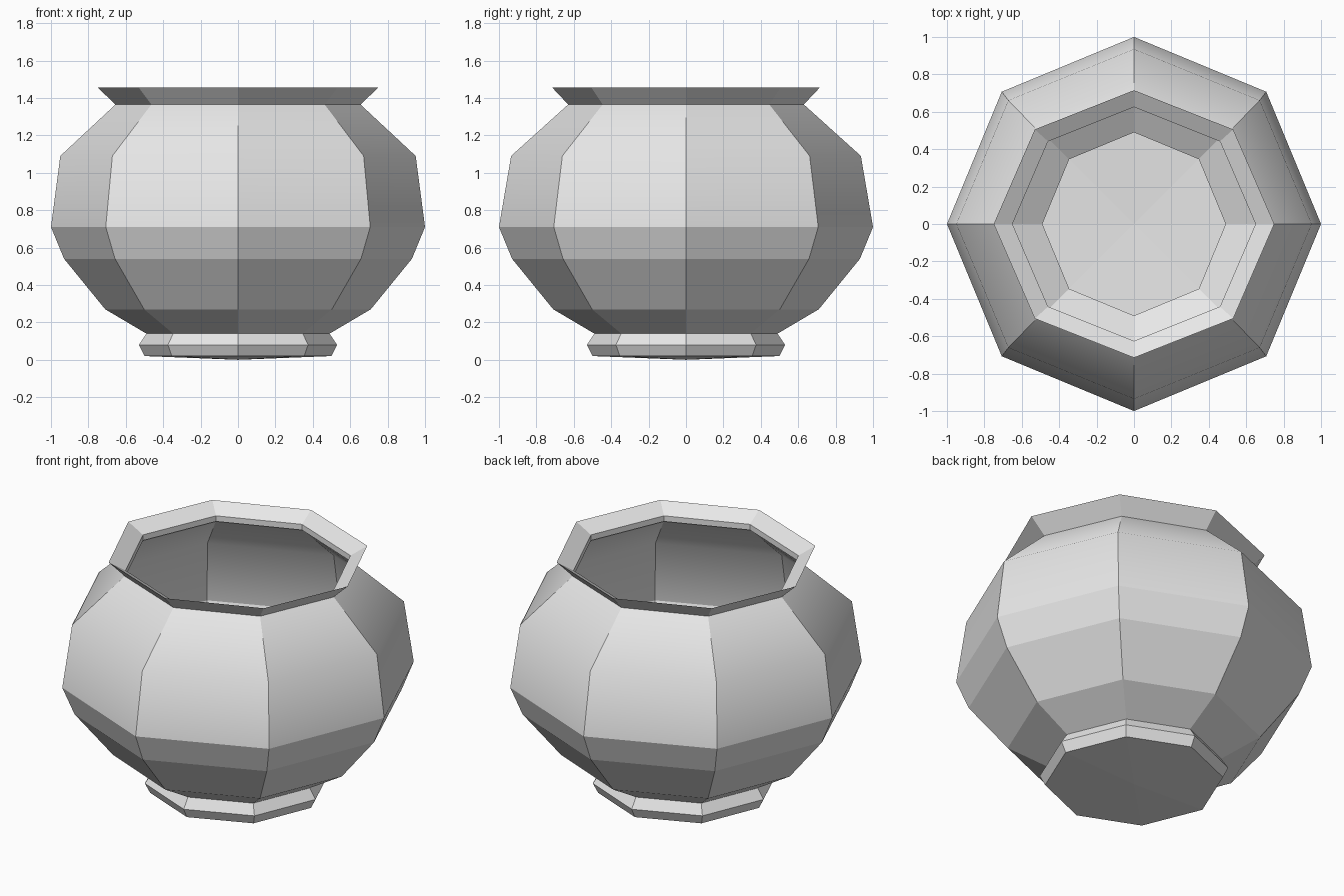
import bpy
import bmesh
from math import cos, sin, pi

SIDES = 8

cube = bpy.data.objects.get("Cube")
if cube:
    bpy.data.objects.remove(cube, do_unlink=True)

# Plain pale clay
clay = bpy.data.materials.new("pale_clay")
clay.use_nodes = True
clay.diffuse_color = (0.8, 0.8, 0.8, 1)
clay.node_tree.nodes["Principled BSDF"].inputs["Base Color"].default_value = (0.8, 0.8, 0.8, 1)


def lathe(name, profile, tip=None, soft=()):
    """Octagonal shell from (x radius, y radius, z) rings; soft lists rings shaded smoothly."""
    bm = bmesh.new()
    rings = [[bm.verts.new((rx * cos(2 * pi * i / SIDES), ry * sin(2 * pi * i / SIDES), z))
              for i in range(SIDES)] for rx, ry, z in profile]
    for low, high in zip(rings, rings[1:]):
        for i in range(SIDES):
            j = (i + 1) % SIDES
            bm.faces.new((low[i], low[j], high[j], high[i]))
    if tip is not None:
        centre = bm.verts.new((0, 0, tip))
        for i in range(SIDES):
            bm.faces.new((centre, rings[0][(i + 1) % SIDES], rings[0][i]))
    soft_verts = {v for k in soft for v in rings[k]}
    for face in bm.faces:
        face.smooth = True
    for edge in bm.edges:
        edge.smooth = all(v in soft_verts for v in edge.verts)
    mesh = bpy.data.meshes.new(name)
    bm.to_mesh(mesh)
    bm.free()
    mesh.materials.append(clay)
    obj = bpy.data.objects.new(name, mesh)
    bpy.context.collection.objects.link(obj)
    return obj


# Low foot with a very shallow point underneath
lathe("foot", [(0.5, 0.5, 0.02), (0.53, 0.53, 0.08), (0.49, 0.49, 0.14)], tip=0)

# Round open belly, soft only across the shoulder
lathe("belly", [(0.49, 0.49, 0.14), (0.71, 0.71, 0.27), (0.93, 0.93, 0.54), (1, 1, 0.71),
                (0.95, 0.935, 1.09), (0.655, 0.63, 1.365)], soft=(4,))

# Flared rim: outer flare, sloping top and short inner collar
lathe("rim", [(0.655, 0.63, 1.365), (0.75, 0.715, 1.455),
              (0.65, 0.625, 1.40), (0.65, 0.625, 1.365)])
